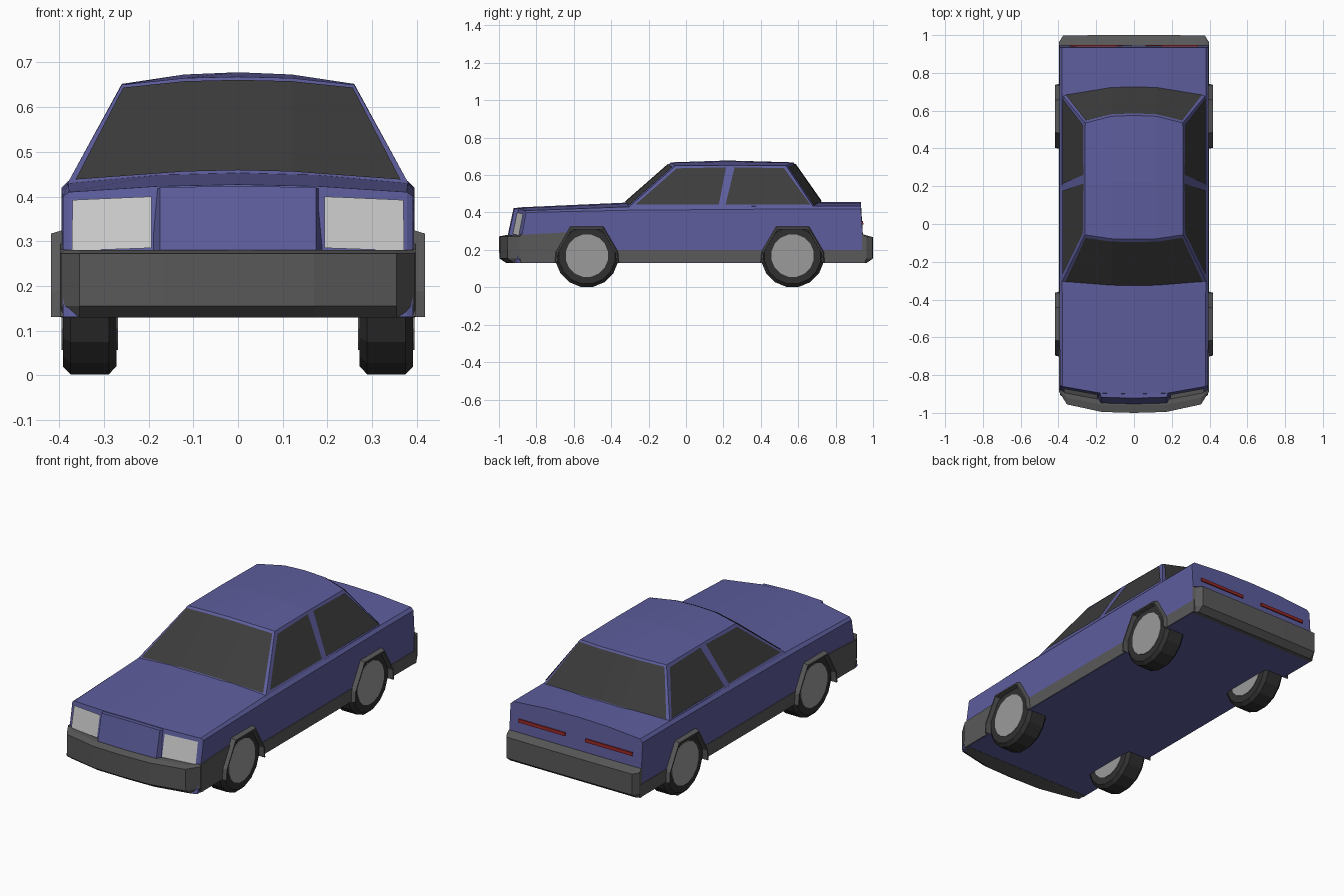
import bpy, bmesh, math
from mathutils import Vector

if "Cube" in bpy.data.objects:
    bpy.data.objects.remove(bpy.data.objects["Cube"])


def material(name, rgb):
    m = bpy.data.materials.new(name)
    m.diffuse_color = (*rgb, 1)
    m.use_nodes = True
    m.node_tree.nodes["Principled BSDF"].inputs["Base Color"].default_value = m.diffuse_color
    return m


BLUE = material("blue_paint", (0.11, 0.11, 0.34))
TRIM = material("grey_trim", (0.10, 0.10, 0.10))
TYRE = material("tyre_rubber", (0.03, 0.03, 0.03))
GLASS = material("dark_glass", (0.045, 0.045, 0.045))
HUB = material("hub_grey", (0.33, 0.33, 0.33))
LAMP = material("lamp_white", (0.65, 0.65, 0.65))
RED = material("lamp_red", (0.30, 0.02, 0.02))


def make(name, verts, faces, mat, recalc=True):
    bm = bmesh.new()
    vs = [bm.verts.new(v) for v in verts]
    for f in faces:
        bm.faces.new([vs[i] for i in f])
    if recalc:
        bmesh.ops.recalc_face_normals(bm, faces=bm.faces)
    me = bpy.data.meshes.new(name)
    bm.to_mesh(me)
    bm.free()
    ob = bpy.data.objects.new(name, me)
    bpy.context.collection.objects.link(ob)
    if mat:
        me.materials.append(mat)
    return ob


def row(half):
    """Mirror points listed from the centre line outward into a full row."""
    return [(-x, y, z) for x, y, z in reversed(half[1:])] + list(half)


def slab(name, bottom, top, mat):
    """Closed solid between a bottom grid and a top grid of half rows."""
    rows = [row(r) for r in bottom] + [row(r) for r in top]
    n, m = len(rows[0]), len(bottom)
    idx = lambda level, r, c: (level * m + r) * n + c
    faces = []
    for level in (0, 1):
        for r in range(m - 1):
            for c in range(n - 1):
                faces.append([idx(level, r, c), idx(level, r, c + 1),
                              idx(level, r + 1, c + 1), idx(level, r + 1, c)])
    rim = ([(0, c) for c in range(n)] + [(r, n - 1) for r in range(1, m)]
           + [(m - 1, c) for c in range(n - 2, -1, -1)] + [(r, 0) for r in range(m - 2, 0, -1)])
    for a, b in zip(rim, rim[1:] + rim[:1]):
        faces.append([idx(0, *a), idx(0, *b), idx(1, *b), idx(1, *a)])
    return make(name, [v for r in rows for v in r], faces, mat)


def side_prisms(name, poly, x0, x1, mat):
    """A (y, z) outline extruded in x, on both sides of the car."""
    verts, faces, n = [], [], len(poly)
    for s in (1, -1):
        o = len(verts)
        verts += [(s * x, y, z) for x in (x0, x1) for y, z in poly]
        faces += [[o + i for i in range(n)], [o + n + i for i in range(n)]]
        faces += [[o + i, o + (i + 1) % n, o + n + (i + 1) % n, o + n + i] for i in range(n)]
    return make(name, verts, faces, mat)


def lathe(name, profile, centre, mat, n=16):
    """Revolve (x, radius) pairs about an axis along x."""
    verts = [(x + centre[0], centre[1] + r * math.cos(math.tau * (k + .5) / n),
              centre[2] + r * math.sin(math.tau * (k + .5) / n)) for x, r in profile for k in range(n)]
    faces = [[j * n + k, j * n + (k + 1) % n, (j + 1) * n + (k + 1) % n, (j + 1) * n + k]
             for j in range(len(profile) - 1) for k in range(n)]
    faces += [list(range(n)), [(len(profile) - 1) * n + k for k in range(n)]]
    return make(name, verts, faces, mat)


def lerp(a, b, t):
    return tuple(Vector(a).lerp(Vector(b), t))


# Lower body with crowned bonnet and boot lid
front_low = [(0, -.96, .13), (.18, -.955, .13), (.378, -.915, .13), (.392, -.905, .13)]
front_top = [(0, -.90, .427), (.18, -.895, .423), (.378, -.86, .41), (.392, -.855, .40)]
XS = (0, .18, .38, .395)


def across(y, zs):
    return [(x, y, z) for x, z in zip(XS, zs)]


deck = (.455, .451, .435, .42)
flat = (.13,) * 4
body = slab("body",
            [front_low, across(-.32, flat), across(.70, flat), across(.955, flat)],
            [front_top, across(-.32, (.453, .448, .43, .412)), across(.70, deck), across(.935, deck)],
            BLUE)

# Cabin
cab_f = [(0, -.332, .447), (.12, -.330, .444), (.384, -.310, .425)]
cab_r = [(0, .728, .449), (.12, .725, .446), (.381, .683, .427)]
cab_m = [(0, .2, .44), (.12, .2, .44), (.384, .2, .425)]
roof_f = [(0, -.08, .668), (.12, -.078, .665), (.26, -.057, .65)]
roof_m = [(0, .22, .678), (.12, .22, .673), (.26, .22, .652)]
roof_r = [(0, .575, .668), (.12, .57, .665), (.258, .535, .65)]
slab("cabin", [cab_f, cab_m, cab_r], [roof_f, roof_m, roof_r], BLUE)


# Windscreen and rear window, laid just proud of the cabin
def screen(name, low, high, dy):
    rows = []
    for t in (.04, .955):
        half = [lerp(a, b, t) for a, b in zip(low, high)]
        half[2] = lerp(half[1], half[2], .94)
        rows.append(row([(x, y + dy, z + .003) for x, y, z in half]))
    n = len(rows[0])
    faces = [[c, c + 1, n + c + 1, n + c] for c in range(n - 1)]
    if dy > 0:
        faces = [f[::-1] for f in faces]
    make(name, rows[0] + rows[1], faces, GLASS, False)


screen("windscreen", cab_f, roof_f, -.004)
screen("rear_window", cab_r, roof_r, .004)

# Side windows
for name, outline in (("front_side_window", [(-.268, .444), (.176, .444), (.214, .642), (-.05, .636)]),
                      ("rear_side_window", [(.212, .444), (.664, .444), (.524, .637), (.26, .642)])):
    verts = [(s * (.388 - (z - .428) * .56), y, z) for s in (1, -1) for y, z in outline]
    make(name, verts, [[0, 1, 2, 3], [7, 6, 5, 4]], GLASS, False)

# Grille block
slab("grille",
     [[(0, -.955, .27), (.175, -.95, .27), (.195, -.915, .27)], [(x, -.86, .27) for x in (0, .175, .195)]],
     [[(0, -.922, .424), (.175, -.917, .42), (.183, -.885, .416)],
      [(0, -.86, .424), (.175, -.86, .42), (.183, -.86, .414)]], BLUE)

# Headlights on the front face
corners = []
for u, v in ((.07, .53), (.97, .53), (.96, .935), (.07, .925)):
    x, y, z = lerp(lerp(front_low[1], front_low[2], u), lerp(front_top[1], front_top[2], u), v)
    corners.append((x, y - .006, z))
make("headlights", corners + [(-x, y, z) for x, y, z in corners], [[0, 1, 2, 3], [7, 6, 5, 4]], LAMP, False)

# Tail lights
side_prisms("tail_lights", [(.93, .337), (.948, .337), (.947, .355), (.93, .355)], .06, .34, RED)

# Bumpers
BX = (0, .17, .355, .396)


def bumper_row(ys, z):
    return [(x, y, z) for x, y in zip(BX, ys)]


slab("front_bumper",
     [bumper_row((-.998, -.993, -.953, -.89), .155), bumper_row((-.96, -.957, -.92, -.875), .129),
      bumper_row((-.86,) * 4, .129)],
     [bumper_row((-1, -.995, -.955, -.89), .272), bumper_row((-.96, -.957, -.92, -.875), .28),
      bumper_row((-.86,) * 4, .28)], TRIM)
BX = (0, .17, .375, .396)
slab("rear_bumper",
     [bumper_row((1, 1, .998, .965), .155), bumper_row((.965, .965, .965, .955), .129),
      bumper_row((.94,) * 4, .129)],
     [bumper_row((1, 1, .998, .965), .268), bumper_row((.95, .95, .95, .948), .282),
      bumper_row((.94,) * 4, .282)], TRIM)

# Grey sills running into the front corners
sill = side_prisms("sills", [(-.885, .132), (.955, .132), (.955, .2), (-.5, .2), (-.61, .295), (-.885, .281)],
                   .375, .398, TRIM)

# Wheels, arches and wheel wells
ARCH = [(-.175, 0), (-.17, .06), (-.09, .197), (.09, .197), (.17, .06), (.175, 0)]
for end, wy in (("front", -.53), ("rear", .57)):
    # Flared arch strip
    loops = [(.385, 1), (.418, .95), (.418, .91), (.33, .90)]
    verts, faces, n = [], [], len(ARCH)
    for s in (1, -1):
        o = len(verts)
        verts += [(s * x, wy + y * k, .13 + z * k) for x, k in loops for y, z in ARCH]
        for j in range(len(loops) - 1):
            for i in range(n - 1):
                a = o + j * n + i
                faces.append([a, a + 1, a + n + 1, a + n][::s])
    make(end + "_arches", verts, faces, TRIM, False)
    # Well cutter
    well = [(wy + y * .93, .13 + z * .93 if z else .05) for y, z in ARCH]
    cutter = side_prisms(end + "_well_cutter", well, .275, .45, None)
    cutter.hide_render = True
    cutter.display_type = 'WIRE'
    for target in (body, sill):
        mod = target.modifiers.new(end + "_wells", 'BOOLEAN')
        mod.object = cutter
        mod.operation = 'DIFFERENCE'
        mod.solver = 'EXACT'
    # Tyres and hubs
    for side, s in (("right", 1), ("left", -1)):
        c = (s * .332, wy, .169)
        lathe(f"{end}_{side}_tyre", [(-.06, .152), (-.043, .17), (.043, .17), (.06, .152)], c, TYRE)
        lathe(f"{end}_{side}_hub", [(-.063, .115), (.063, .115)], c, HUB)
